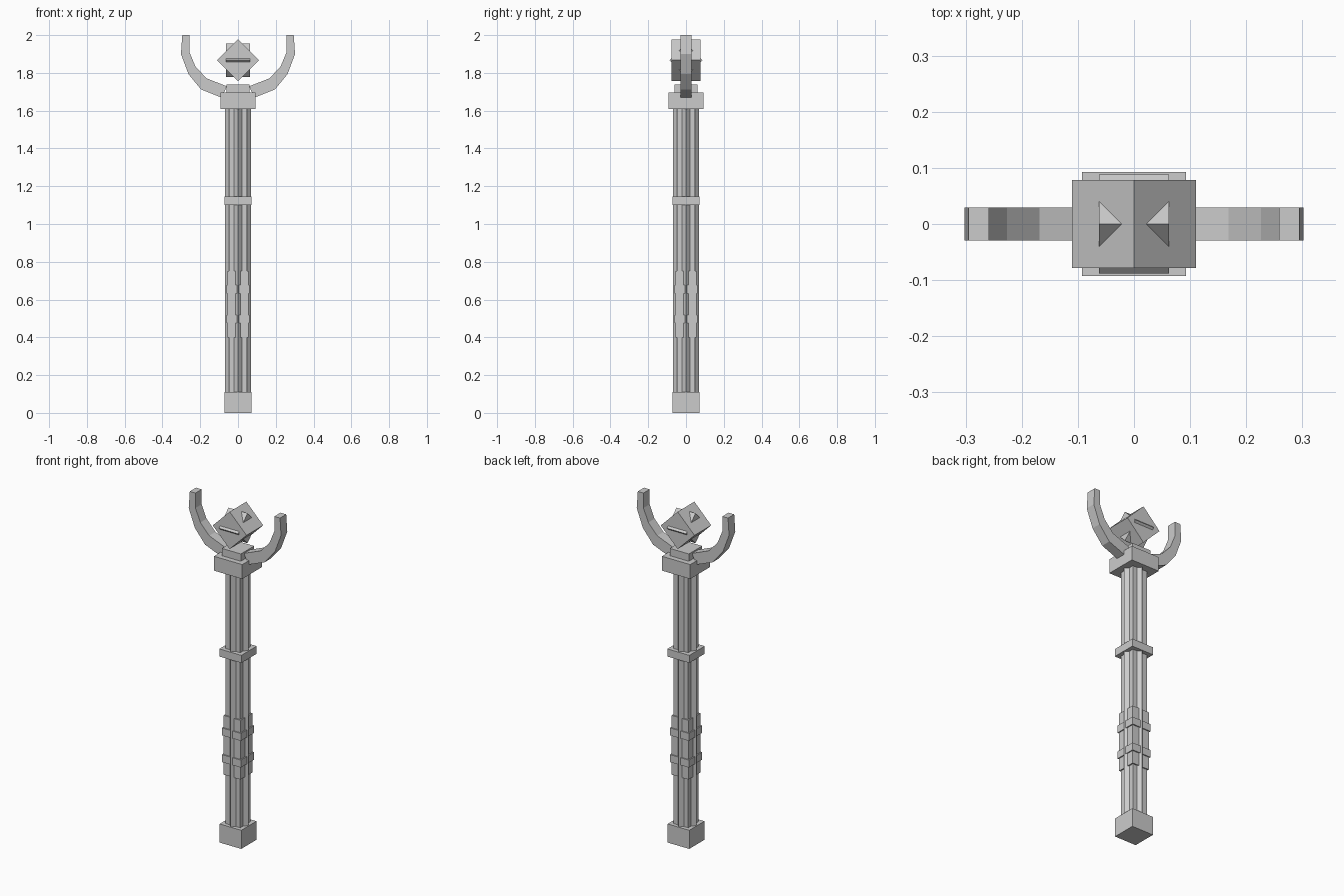
import bpy
import bmesh
import math
from mathutils import Matrix

if "Cube" in bpy.data.objects:
    bpy.data.objects.remove(bpy.data.objects["Cube"])

stone = bpy.data.materials.new("plain grey")
stone.diffuse_color = (0.6, 0.6, 0.6, 1)
stone.use_nodes = True
stone.node_tree.nodes["Principled BSDF"].inputs["Base Color"].default_value = stone.diffuse_color


def finish(name, bm):
    bmesh.ops.recalc_face_normals(bm, faces=bm.faces[:])
    mesh = bpy.data.meshes.new(name)
    bm.to_mesh(mesh)
    bm.free()
    mesh.materials.append(stone)
    obj = bpy.data.objects.new(name, mesh)
    bpy.context.collection.objects.link(obj)
    return obj


def box(name, half, z0, z1, turn=0.0, axis='Z'):
    """Square box between two heights, turned about its centre."""
    bm = bmesh.new()
    size = Matrix.Diagonal((2 * half, 2 * half, z1 - z0, 1))
    place = Matrix.Translation((0, 0, (z0 + z1) / 2))
    bmesh.ops.create_cube(bm, size=1, matrix=place @ Matrix.Rotation(turn, 4, axis) @ size)
    return finish(name, bm)


QUARTER = math.radians(45)

# Foot and star-shaped shaft made of two crossed square bars
box("foot", 0.071, 0, 0.11)
box("shaft_square", 0.048, 0.1, 1.62)
box("shaft_diagonal", 0.048, 0.1, 1.62, QUARTER)

# Grip sleeve with two raised bands
box("grip_sleeve", 0.0555, 0.40, 0.75)
for i, z in enumerate((0.475, 0.633)):
    box(f"grip_band_{i + 1}", 0.062, z, z + 0.044)

# Collar, head block and cap
box("collar", 0.072, 1.10, 1.145)
box("head_block", 0.0925, 1.61, 1.695)
box("head_cap", 0.062, 1.69, 1.738)

# Floating jewel: two cubes turned about different axes
JEWEL_Z = 1.867
box("jewel_large_cube", 0.078, JEWEL_Z - 0.078, JEWEL_Z + 0.078, QUARTER, 'Y')
box("jewel_small_cube", 0.0625, JEWEL_Z - 0.0625, JEWEL_Z + 0.0625, QUARTER, 'X')

# Curved prongs: (outer x, z, inner x, z) sections from root to tip
sections = [(0.085, 1.668, 0.060, 1.729), (0.195, 1.712, 0.168, 1.772),
            (0.262, 1.793, 0.226, 1.835), (0.302, 1.900, 0.258, 1.912),
            (0.295, 2.000, 0.258, 2.000)]
for name, side in (("left_prong", -1), ("right_prong", 1)):
    bm = bmesh.new()
    rings = []
    for ox, oz, ix, iz in sections:
        rings.append([bm.verts.new((side * x, y, z)) for x, y, z in
                      ((ox, -0.029, oz), (ox, 0.029, oz), (ix, 0.029, iz), (ix, -0.029, iz))])
    for a, b in zip(rings, rings[1:]):
        for k in range(4):
            n = (k + 1) % 4
            bm.faces.new((a[k], a[n], b[n], b[k]))
    bm.faces.new(rings[0])
    bm.faces.new(rings[-1])
    finish(name, bm)
